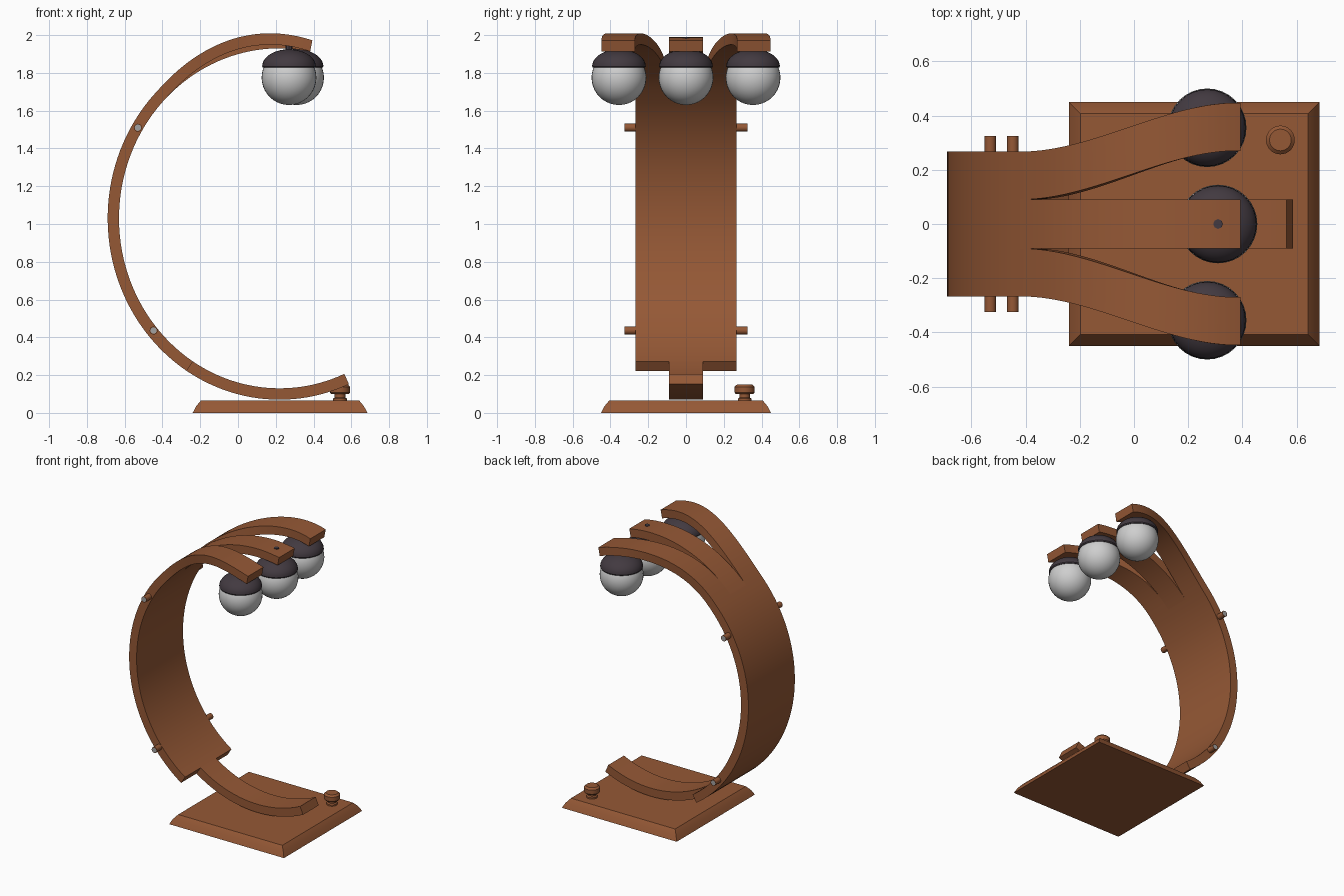
import bpy, bmesh, math
from math import sin, cos, pi, radians

if "Cube" in bpy.data.objects:
    bpy.data.objects.remove(bpy.data.objects["Cube"])


def material(name, rgb):
    m = bpy.data.materials.new(name)
    m.diffuse_color = (*rgb, 1)
    m.use_nodes = True
    m.node_tree.nodes["Principled BSDF"].inputs["Base Color"].default_value = m.diffuse_color
    return m


WOOD = material("brown wood", (0.30, 0.098, 0.036))
DARK = material("dark cap", (0.055, 0.042, 0.052))
GLASS = material("pale glass", (0.62, 0.62, 0.62))
STEEL = material("grey steel", (0.36, 0.36, 0.36))


def finish(name, bm, mats, angle=35):
    bmesh.ops.recalc_face_normals(bm, faces=bm.faces)
    me = bpy.data.meshes.new(name)
    bm.to_mesh(me)
    bm.free()
    ob = bpy.data.objects.new(name, me)
    bpy.context.collection.objects.link(ob)
    for m in mats:
        me.materials.append(m)
    bpy.ops.object.select_all(action='DESELECT')
    ob.select_set(True)
    bpy.context.view_layer.objects.active = ob
    bpy.ops.object.shade_smooth_by_angle(angle=radians(angle))
    return ob


def loft(bm, rings):
    """Skin closed rings of points and cap both ends."""
    vs = [[bm.verts.new(p) for p in r] for r in rings]
    n = len(vs[0])
    for a, b in zip(vs, vs[1:]):
        for i in range(n):
            bm.faces.new((a[i], a[(i + 1) % n], b[(i + 1) % n], b[i]))
    bm.faces.new(vs[0])
    bm.faces.new(vs[-1])


def lathe(name, profile, centre, mat, n=32):
    """Revolve (radius, z) pairs round a vertical axis."""
    bm = bmesh.new()
    loft(bm, [[(centre[0] + r * cos(2 * pi * i / n), centre[1] + r * sin(2 * pi * i / n), z)
               for i in range(n)] for r, z in profile])
    return finish(name, bm, [mat])


def arc_point(deg, off=0.0):
    """Point on the big arc, pushed outward by off."""
    t = radians(deg)
    return 0.22 + (0.88 + off) * cos(t), 1.03 + (0.93 + off) * sin(t)


def strip(name, a0, a1, steps, y_range, lift=lambda u: 0.0, half=0.03):
    """Curved board following the arc between two angles."""
    bm = bmesh.new()
    rings = []
    for i in range(steps + 1):
        u = i / steps
        a = a0 + (a1 - a0) * u
        xo, zo = arc_point(a, lift(u) + half)
        xi, zi = arc_point(a, lift(u) - half)
        y0, y1 = y_range(xo)
        rings.append([(xo, y0, zo), (xo, y1, zo), (xi, y1, zi), (xi, y0, zi)])
    loft(bm, rings)
    return finish(name, bm, [WOOD])


# Curved back, narrow foot and middle prong
SPLIT, STEP = 134.8, 237.3
strip("curved_back", SPLIT, STEP, 40, lambda x: (-0.267, 0.267))
strip("foot", STEP, 293.8, 24, lambda x: (-0.09, 0.09))
strip("middle_prong", SPLIT, 79, 28, lambda x: (-0.09, 0.09))


# Side prongs sweep outward with a slight hump
def spread(x):
    t = min(max((x + 0.42) / 0.8, 0), 1)
    return 0.18 * t * t * (3 - 2 * t)


for s, side in ((-1, "front"), (1, "back")):
    strip(side + "_prong", SPLIT, 79, 32,
          lambda x: (s * (0.09 + spread(x)), s * (0.267 + spread(x))),
          lambda u: 0.025 * sin(pi * u ** 1.3))

# Base with rounded bevelled edge
bm = bmesh.new()
loft(bm, [[(0.2225 + sx * (0.4625 - d), sy * (0.45 - d), z)
           for sx, sy in ((-1, -1), (1, -1), (1, 1), (-1, 1))]
          for d, z in ((0, 0), (0.018, 0.035), (0.043, 0.065))])
finish("base", bm, [WOOD], 20)

# Knob on the base
lathe("knob", [(0.036, 0.06), (0.036, 0.075), (0.028, 0.082), (0.028, 0.1), (0.046, 0.1),
               (0.053, 0.108), (0.053, 0.138), (0.04, 0.15)], (0.54, 0.31), WOOD)

# Pegs through the sides of the back, with steel ends
for level, (px, pz) in (("upper", (-0.53, 1.51)), ("lower", (-0.447, 0.436))):
    for s, side in ((-1, "front"), (1, "back")):
        bm = bmesh.new()
        loft(bm, [[(px + r * cos(pi * i / 8), s * y, pz + r * sin(pi * i / 8)) for i in range(16)]
                  for r, y in ((0.021, 0.25), (0.021, 0.325), (0.017, 0.325))])
        bm.faces.ensure_lookup_table()
        bm.faces[-1].material_index = 1
        finish(level + "_" + side + "_peg", bm, [WOOD, STEEL])

# Three globes with dark domed caps and a bolt through each prong
for name, x, y in (("middle", 0.31, 0), ("front", 0.27, -0.355), ("back", 0.27, 0.355)):
    bm = bmesh.new()
    bmesh.ops.create_uvsphere(bm, u_segments=32, v_segments=20, radius=0.145)
    bmesh.ops.translate(bm, verts=bm.verts, vec=(x, y, 1.775))
    finish(name + "_globe", bm, [GLASS])
    dome = [(0.142 * cos(pi / 2 * k / 10), 1.835 + 0.09 * sin(pi / 2 * k / 10)) for k in range(10)]
    lathe(name + "_cap", [(0.125, 1.828), (0.138, 1.828)] + dome, (x, y), DARK)
    top = 1.989 if y == 0 else 1.998
    lathe(name + "_bolt", [(0.018, 1.9), (0.018, top)], (x, y), DARK, 8)
